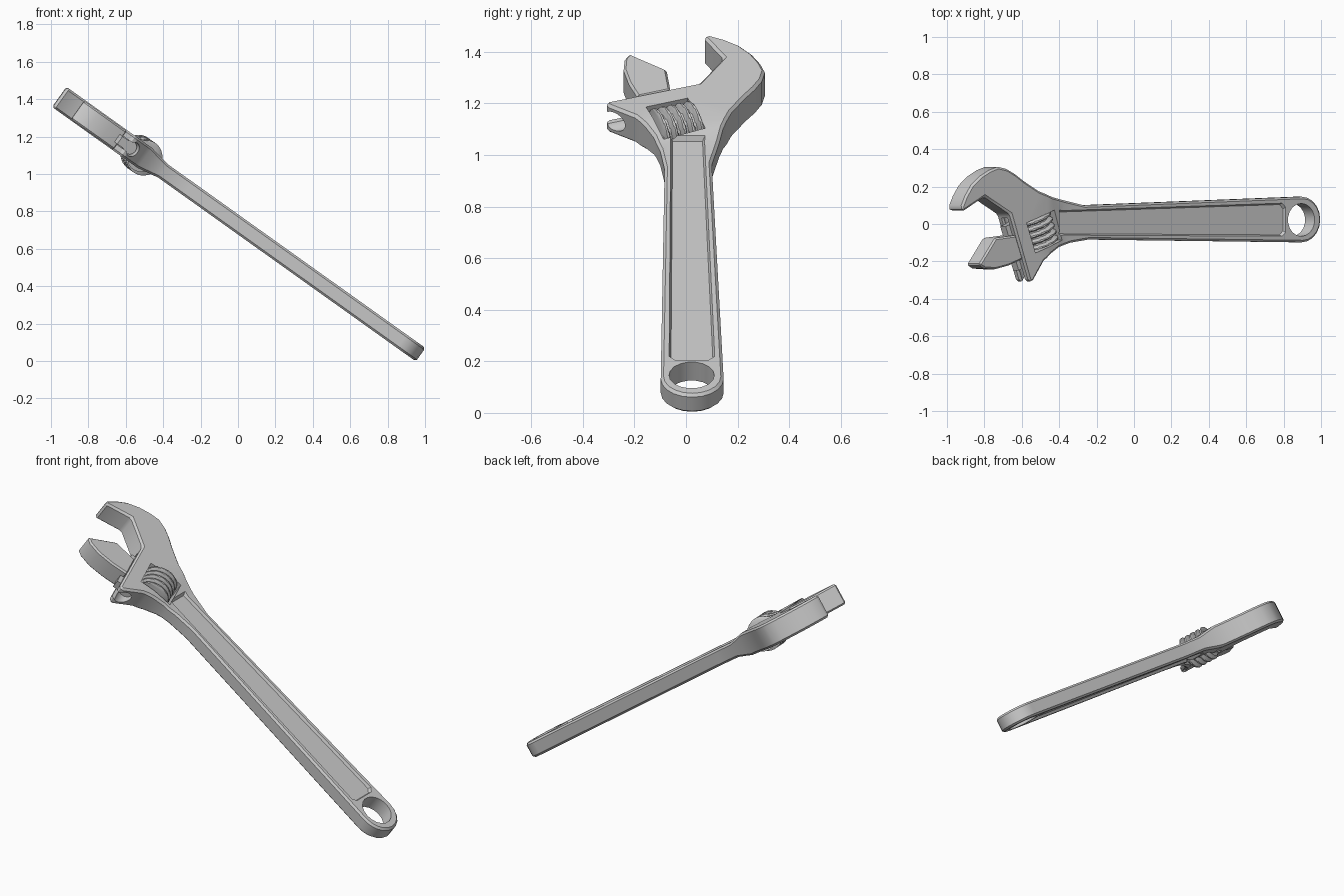
import bpy, bmesh
from math import sin, cos, pi, radians
from mathutils import Matrix, Vector

if "Cube" in bpy.data.objects:
    bpy.data.objects.remove(bpy.data.objects["Cube"])

# Wrench is modelled flat (x along handle, z thickness) and tilted at the end
TILT = Matrix.Translation((0.006, 0, 0.726)) @ Matrix.Rotation(radians(35.5), 4, 'Y')
HEAD = Matrix.Rotation(radians(-70), 4, 'Z')      # x -> slide direction, y -> into head


def make(name, bm):
    bmesh.ops.recalc_face_normals(bm, faces=bm.faces)
    me = bpy.data.meshes.new(name)
    bm.to_mesh(me)
    bm.free()
    ob = bpy.data.objects.new(name, me)
    bpy.context.collection.objects.link(ob)
    return ob


def plate(name, pts, half, cuts=()):
    """Extruded outline; half(x) gives half thickness, cuts split it across x."""
    bm = bmesh.new()
    bm.faces.new([bm.verts.new((x, y, 0)) for x, y in pts])
    for c in cuts:
        bmesh.ops.bisect_plane(bm, geom=bm.verts[:] + bm.edges[:] + bm.faces[:],
                               plane_co=(c, 0, 0), plane_no=(1, 0, 0))
    low = bm.verts[:]
    res = bmesh.ops.extrude_face_region(bm, geom=bm.faces[:])
    for v in low:
        v.co.z = -half(v.co.x)
    for v in res['geom']:
        if isinstance(v, bmesh.types.BMVert):
            v.co.z = half(v.co.x)
    return make(name, bm)


def box(name, centre, size, rot=Matrix()):
    bm = bmesh.new()
    bmesh.ops.create_cube(bm, size=1, matrix=Matrix.Translation(centre) @ rot @ Matrix.Diagonal((*size, 1)))
    return make(name, bm)


def rod(name, centre, r, length, rot=Matrix(), n=20):
    bm = bmesh.new()
    bmesh.ops.create_cone(bm, cap_ends=True, segments=n, radius1=r, radius2=r, depth=length,
                          matrix=Matrix.Translation(centre) @ rot)
    return make(name, bm)


def apply(ob, kind, **kw):
    m = ob.modifiers.new(kind, kind)
    for k, v in kw.items():
        setattr(m, k, v)
    bpy.context.view_layer.objects.active = ob
    bpy.ops.object.modifier_apply(modifier=m.name)


def combine(ob, other, op='DIFFERENCE'):
    apply(ob, 'BOOLEAN', object=other, operation=op, solver='EXACT')
    bpy.data.objects.remove(other)


def chamfer(ob, w):
    apply(ob, 'BEVEL', width=w, segments=1, limit_method='ANGLE', angle_limit=radians(35))


def at(s, n):
    """Point on the head: s along the jaw slide, n below the mouth floor."""
    return Vector((-0.865, 0.052, 0)) + HEAD @ Vector((s, n, 0))


# Body: handle, neck, fixed jaw and split wing in one outline
end = [(1.07 + 0.122 * cos(a), 0.024 + 0.122 * sin(a))
       for a in [radians(-90 + 18 * i) for i in range(11)]]
outline = end + [
    (-.36, .10), (-.58, .144), (-.675, .176), (-.773, .23), (-.83, .267), (-.885, .294),
    (-.944, .306), (-1.0, .288), (-1.062, .255), (-1.119, .207), (-1.158, .15),
    (-1.186, .09), (-1.172, .068), (-1.033, .145), (-.865, .052),
    (-.74, -.306), (-.716, -.308), (-.642, -.198), (-.59, -.158), (-.53, -.124),
    (-.45, -.1), (-.33, -.083)]


def thickness(x):
    t = min(1, max(0, (x + 0.62) / 0.12))
    return 0.066 - 0.022 * t


body = plate("wrench_body", outline, thickness, (-.62, -.5))
chamfer(body, 0.011)

# Hanging hole
combine(body, rod("hole_cutter", (1.06, .022, 0), 0.088, 0.4, n=18))

# Sunken panels on both faces of the handle, with sloping walls
for side in (1, -1):
    bm = bmesh.new()
    rings = []
    for inset, z in ((-.012, .07), (.008, .029)):
        i = inset
        rings.append([bm.verts.new((x, y, z * side)) for x, y in (
            (-.53 + i, -.06 + i), (.935 - i, -.066 + i), (.958 - i, -.045 + i),
            (.958 - i, .09 - i), (.935 - i, .112 - i), (-.53 + i, .072 - i))])
    for k in range(6):
        bm.faces.new((rings[0][k], rings[0][k - 1], rings[1][k - 1], rings[1][k]))
    for r in rings:
        bm.faces.new(r)
    combine(body, make("panel_cutter", bm))

# Worm window, slide slot and round channel
ALONG = HEAD @ Matrix.Rotation(pi / 2, 4, 'Y')
combine(body, box("window_cutter", (-.636, -.04, 0), (.172, .2, .4), HEAD))
combine(body, box("slot_cutter", at(.27, .0), (.5, .1, .056), HEAD))
combine(body, rod("channel_cutter", at(.27, .045), .042, .5, ALONG))

# Movable jaw with its sliding rail
jaw = plate("movable_jaw", [(-1.067, -.219), (-1.03, -.238), (-.96, -.242), (-.87, -.222),
                            (-.777, -.187), (-.823, -.06), (-.96, -.075)], lambda x: .061)
chamfer(jaw, 0.009)
rail = box("jaw_rail", at(.185, .01), (.25, .07, .05), HEAD)
barrel = rod("jaw_rail_barrel", at(.185, .045), .038, .25, ALONG)

# Adjusting worm: helical ridges around the slide axis
bm = bmesh.new()
N, M, L, TURNS = 32, 48, 0.158, 4.5
grid = []
for j in range(M + 1):
    t = j / M
    row = []
    for i in range(N):
        a = 2 * pi * i / N
        ph = (t * TURNS - i / N) * 2 * pi
        r = 0.084 + 0.014 * max(-1, min(1, 1.6 * cos(ph)))
        row.append(bm.verts.new((L * (t - .5), r * cos(a), r * sin(a))))
    grid.append(row)
for j in range(M):
    for i in range(N):
        k = (i + 1) % N
        bm.faces.new((grid[j][i], grid[j][k], grid[j + 1][k], grid[j + 1][i]))
bm.faces.new(grid[0])
bm.faces.new(grid[-1])
bm.transform(Matrix.Translation((-.643, -.037, 0)) @ HEAD)
worm = make("adjusting_worm", bm)
pin = rod("worm_pin", (-.643, -.037, 0), .02, .2, ALONG)

# Shade and tilt everything into place
for ob in (body, jaw, rail, barrel, worm, pin):
    bpy.ops.object.select_all(action='DESELECT')
    ob.select_set(True)
    bpy.context.view_layer.objects.active = ob
    bpy.ops.object.shade_smooth_by_angle(angle=radians(30))
    ob.matrix_world = TILT
